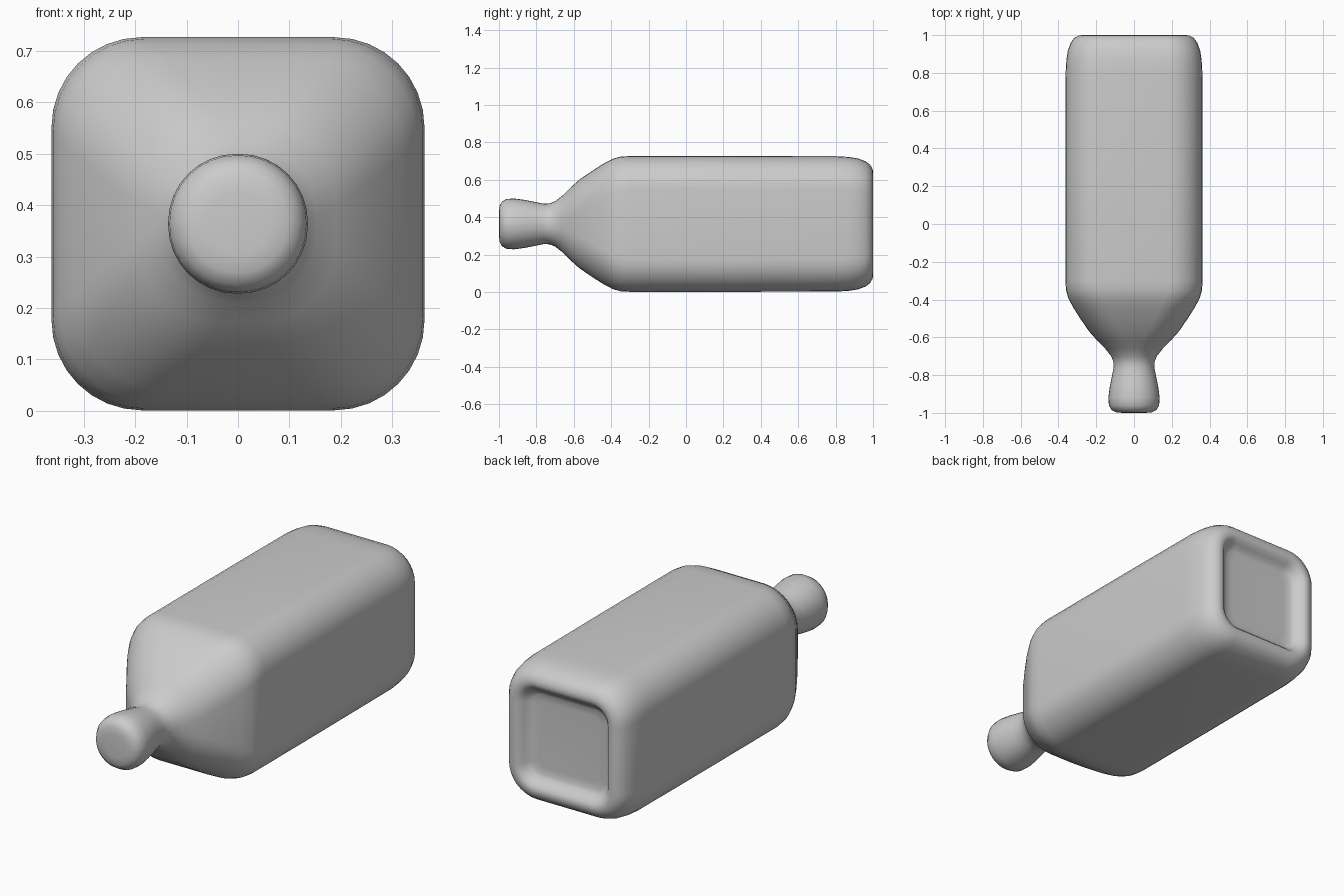
import bpy
import bmesh
from math import cos, sin, pi

cube = bpy.data.objects.get("Cube")
if cube:
    bpy.data.objects.remove(cube, do_unlink=True)

MID_Z = 0.364
ARC = 8  # segments per rounded corner

grey = bpy.data.materials.new("plain grey")
grey.use_nodes = True
grey.diffuse_color = (0.6, 0.6, 0.6, 1)
grey.node_tree.nodes["Principled BSDF"].inputs["Base Color"].default_value = (0.6, 0.6, 0.6, 1)


def rounded_square(bm, y, half, radius):
    """Ring of vertices around the long axis of the bottle."""
    ring = []
    flat = half - radius
    for corner in range(4):
        mid = pi / 4 + corner * pi / 2
        cx = flat * (1 if cos(mid) > 0 else -1)
        cz = flat * (1 if sin(mid) > 0 else -1)
        for i in range(ARC + 1):
            a = corner * pi / 2 + i * pi / 2 / ARC
            ring.append(bm.verts.new((cx + radius * cos(a), y, MID_Z + cz + radius * sin(a))))
    return ring


# Sections from stopper tip to hollow base: y, half width, corner radius
sections = [
    # stopper
    (-1.0, 0.06, 0.058), (-0.997, 0.095, 0.092), (-0.985, 0.118, 0.115),
    (-0.96, 0.133, 0.13), (-0.92, 0.136, 0.133), (-0.86, 0.128, 0.125),
    (-0.80, 0.116, 0.113),
    # neck
    (-0.76, 0.108, 0.105), (-0.73, 0.109, 0.105), (-0.70, 0.121, 0.115),
    # shoulder
    (-0.66, 0.152, 0.135), (-0.62, 0.192, 0.155), (-0.57, 0.237, 0.17),
    (-0.50, 0.285, 0.18), (-0.44, 0.323, 0.185), (-0.39, 0.349, 0.185),
    (-0.35, 0.36, 0.18), (-0.30, 0.363, 0.175),
    # body
    (0.25, 0.363, 0.175), (0.80, 0.362, 0.175), (0.87, 0.358, 0.175),
    (0.92, 0.35, 0.17), (0.96, 0.335, 0.16), (0.985, 0.316, 0.145),
    # base rim and recess
    (0.998, 0.292, 0.125), (1.0, 0.272, 0.11), (0.993, 0.255, 0.095),
    (0.975, 0.238, 0.08), (0.957, 0.224, 0.07), (0.948, 0.205, 0.055),
    (0.946, 0.17, 0.04),
]

bm = bmesh.new()
rings = [rounded_square(bm, *s) for s in sections]
count = len(rings[0])
for a, b in zip(rings, rings[1:]):
    for i in range(count):
        j = (i + 1) % count
        bm.faces.new((a[i], a[j], b[j], b[i]))
bm.faces.new(rings[0])
bm.faces.new(rings[-1])
bmesh.ops.recalc_face_normals(bm, faces=bm.faces)

mesh = bpy.data.meshes.new("square_bottle")
bm.to_mesh(mesh)
bm.free()
mesh.materials.append(grey)
bottle = bpy.data.objects.new("square_bottle", mesh)
bpy.context.collection.objects.link(bottle)
for poly in mesh.polygons:
    poly.use_smooth = True
